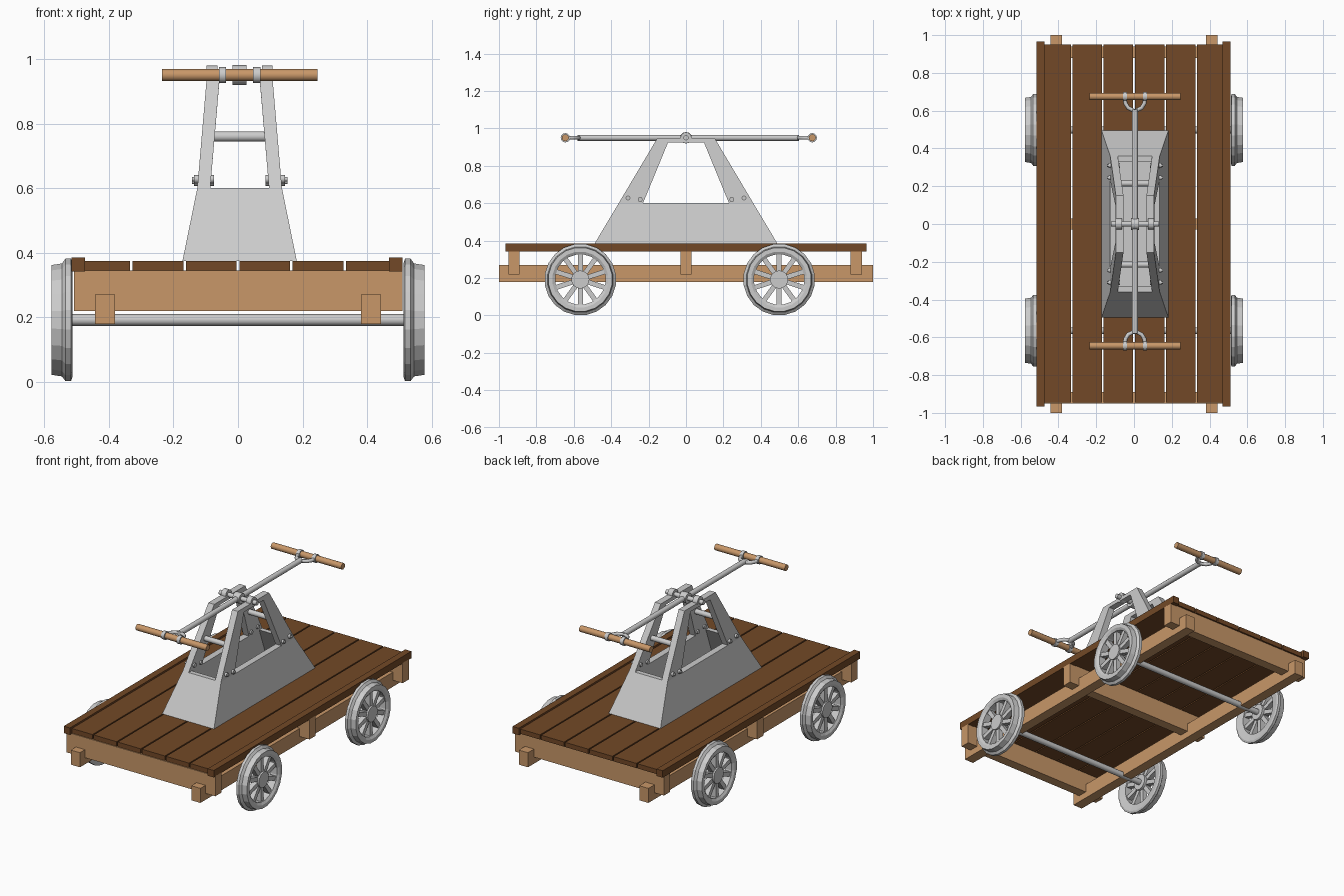
import bpy, bmesh, math
from mathutils import Matrix, Vector

if "Cube" in bpy.data.objects:
    bpy.data.objects.remove(bpy.data.objects["Cube"])


def material(name, rgb):
    m = bpy.data.materials.new(name)
    m.diffuse_color = (*rgb, 1)
    m.use_nodes = True
    m.node_tree.nodes["Principled BSDF"].inputs["Base Color"].default_value = m.diffuse_color
    return m


DARK = material("dark_wood", (0.17, 0.066, 0.02))
LIGHT = material("light_wood", (0.58, 0.31, 0.14))
CX = 0.005  # the pump stands very slightly off the centre line


def finish(name, bm, mat=None, smooth=False):
    bmesh.ops.recalc_face_normals(bm, faces=bm.faces)
    me = bpy.data.meshes.new(name)
    bm.to_mesh(me)
    bm.free()
    ob = bpy.data.objects.new(name, me)
    bpy.context.collection.objects.link(ob)
    if mat:
        me.materials.append(mat)
    if smooth:
        bpy.ops.object.select_all(action='DESELECT')
        ob.select_set(True)
        bpy.context.view_layer.objects.active = ob
        bpy.ops.object.shade_smooth_by_angle(angle=math.radians(50))
    return ob


def add_box(bm, lo, hi, rot=None):
    lo, hi = Vector(lo), Vector(hi)
    m = Matrix.Translation((lo + hi) / 2) @ Matrix.Diagonal((*(hi - lo), 1))
    bmesh.ops.create_cube(bm, size=1, matrix=rot @ m if rot else m)


def box(name, lo, hi, mat=None):
    bm = bmesh.new()
    add_box(bm, lo, hi)
    return finish(name, bm, mat)


def add_rod(bm, a, b, r, sides):
    a, b = Vector(a), Vector(b)
    q = (b - a).to_track_quat('Z', 'Y').to_matrix().to_4x4()
    bmesh.ops.create_cone(bm, cap_ends=True, segments=sides, radius1=r, radius2=r,
                          depth=(b - a).length, matrix=Matrix.Translation((a + b) / 2) @ q)


def rod(name, a, b, r, sides=12, mat=None):
    bm = bmesh.new()
    add_rod(bm, a, b, r, sides)
    return finish(name, bm, mat, True)


def plate(name, verts, faces, offset):
    """Flat faces thickened along an offset vector."""
    bm = bmesh.new()
    vs = [bm.verts.new(v) for v in verts]
    fs = [bm.faces.new([vs[i] for i in f]) for f in faces]
    ext = bmesh.ops.extrude_face_region(bm, geom=fs, use_keep_orig=True)["geom"]
    bmesh.ops.translate(bm, vec=offset, verts=[g for g in ext if isinstance(g, bmesh.types.BMVert)])
    return finish(name, bm)


# Deck planks and raised side rails
for i in range(6):
    x = -0.495 + 0.165 * i
    box("deck_plank", (x + 0.004, -0.945, 0.345), (x + 0.161, 0.95, 0.374), DARK)
for x in (-0.516, 0.468):
    box("side_rail", (x, -0.965, 0.342), (x + 0.042, 0.965, 0.385), DARK)

# Underframe
for y in (-0.92, 0, 0.91):
    box("cross_beam", (-0.508, y - 0.03, 0.22), (0.51, y + 0.03, 0.345), LIGHT)
for x in (-0.412, 0.412):
    box("long_beam", (x - 0.031, -1, 0.18), (x + 0.031, 1, 0.27), LIGHT)

# Axles and spoked flanged wheels
RIM = [(0.135, 0.522), (0.18, 0.513), (0.192, 0.517), (0.192, 0.534),
       (0.177, 0.545), (0.172, 0.577), (0.15, 0.577), (0.135, 0.568)]
SEG = 20
for y in (-0.565, 0.498):
    rod("axle", (-0.53, y, 0.192), (0.53, y, 0.192), 0.018)
    for s in (-1, 1):
        bm = bmesh.new()
        rings = []
        for k in range(SEG):
            a = 2 * math.pi * (k + 0.5) / SEG
            rings.append([bm.verts.new((x, r * math.sin(a), r * math.cos(a))) for r, x in RIM])
        n = len(RIM)
        for k in range(SEG):
            p, q = rings[k], rings[(k + 1) % SEG]
            for j in range(n):
                bm.faces.new((p[j], p[(j + 1) % n], q[(j + 1) % n], q[j]))
        add_rod(bm, (0.515, 0, 0), (0.572, 0, 0), 0.048, SEG)
        for k in range(10):
            add_box(bm, (0.53, -0.013, 0.03), (0.562, 0.013, 0.142),
                    Matrix.Rotation(2 * math.pi * k / 10, 4, 'X'))
        bmesh.ops.scale(bm, vec=(s, 1, 1), verts=bm.verts)
        bmesh.ops.translate(bm, vec=(0, y, 0.192), verts=bm.verts)
        finish("wheel", bm)

# Pump stand: side plates with a window, sloping ends, floor
side = [(0.177, -0.495, 0.374), (0.177, 0.495, 0.374), (0.131, 0.36, 0.6), (0.131, 0.23, 0.6),
        (0.131, -0.23, 0.6), (0.131, -0.36, 0.6), (0.101, 0.152, 0.95), (0.103, 0.096, 0.925),
        (0.103, -0.096, 0.925), (0.101, -0.152, 0.95)]
for s in (-1, 1):
    plate("stand_side", [(CX + s * x, y, z) for x, y, z in side],
          [(0, 1, 2, 3, 4, 5), (2, 6, 7, 3), (5, 4, 8, 9), (6, 9, 8, 7)], (-s * 0.04, 0, 0))
    plate("stand_end", [(CX - 0.176, s * 0.495, 0.374), (CX + 0.176, s * 0.495, 0.374),
                        (CX + 0.13, s * 0.36, 0.6), (CX - 0.13, s * 0.36, 0.6)],
          [(0, 1, 2, 3)], (0, -s * 0.03, 0))
    rod("stand_crossbar", (CX - 0.09, s * 0.215, 0.76), (CX + 0.09, s * 0.215, 0.76), 0.016)
    for y, z in ((0.31, 0.628), (0.245, 0.62)):
        for t in (-1, 1):
            rod("bolt", (CX + s * 0.08, t * y, z), (CX + s * 0.141, t * y, z), 0.013, 8)
            rod("bolt_tip", (CX + s * 0.13, t * y, z), (CX + s * 0.148, t * y, z), 0.007, 8)
    rod("pivot_bearing", (CX + s * 0.069, 0, 0.95), (CX + s * 0.102, 0, 0.95), 0.03)
box("stand_floor", (CX - 0.15, -0.45, 0.374), (CX + 0.15, 0.45, 0.385))

# Pivot and rocking beam
rod("pivot_rod", (CX - 0.128, 0, 0.95), (CX + 0.128, 0, 0.95), 0.014)
rod("pivot_hub", (CX - 0.022, 0, 0.95), (CX + 0.022, 0, 0.95), 0.031)
rod("rocker_beam", (CX, -0.58, 0.95), (CX, 0.605, 0.95), 0.016)

# Forked ends with wooden handles
for s, y in ((-1, -0.645), (1, 0.675)):
    rod("handle", (CX - 0.241, y, 0.95), (CX + 0.241, y, 0.95), 0.019, 12, LIGHT)
    cu = bpy.data.curves.new("handle_fork", 'CURVE')
    cu.dimensions = '3D'
    cu.bevel_depth = 0.011
    cu.bevel_resolution = 1
    half = [(0.053, 0), (0.051, -0.035), (0.036, -0.06), (0.0, -0.078)]
    pts = half + [(-x, d) for x, d in reversed(half[:-1])]
    sp = cu.splines.new('POLY')
    sp.points.add(len(pts) - 1)
    for p, (x, d) in zip(sp.points, pts):
        p.co = (CX + x, y + s * d, 0.95, 1)
    fork = bpy.data.objects.new("handle_fork", cu)
    bpy.context.collection.objects.link(fork)
    bpy.ops.object.select_all(action='DESELECT')
    fork.select_set(True)
    bpy.context.view_layer.objects.active = fork
    bpy.ops.object.convert(target='MESH')
    for t in (-1, 1):
        x = CX + t * 0.053
        rod("handle_ring", (x - 0.011, y, 0.95), (x + 0.011, y, 0.95), 0.025)
